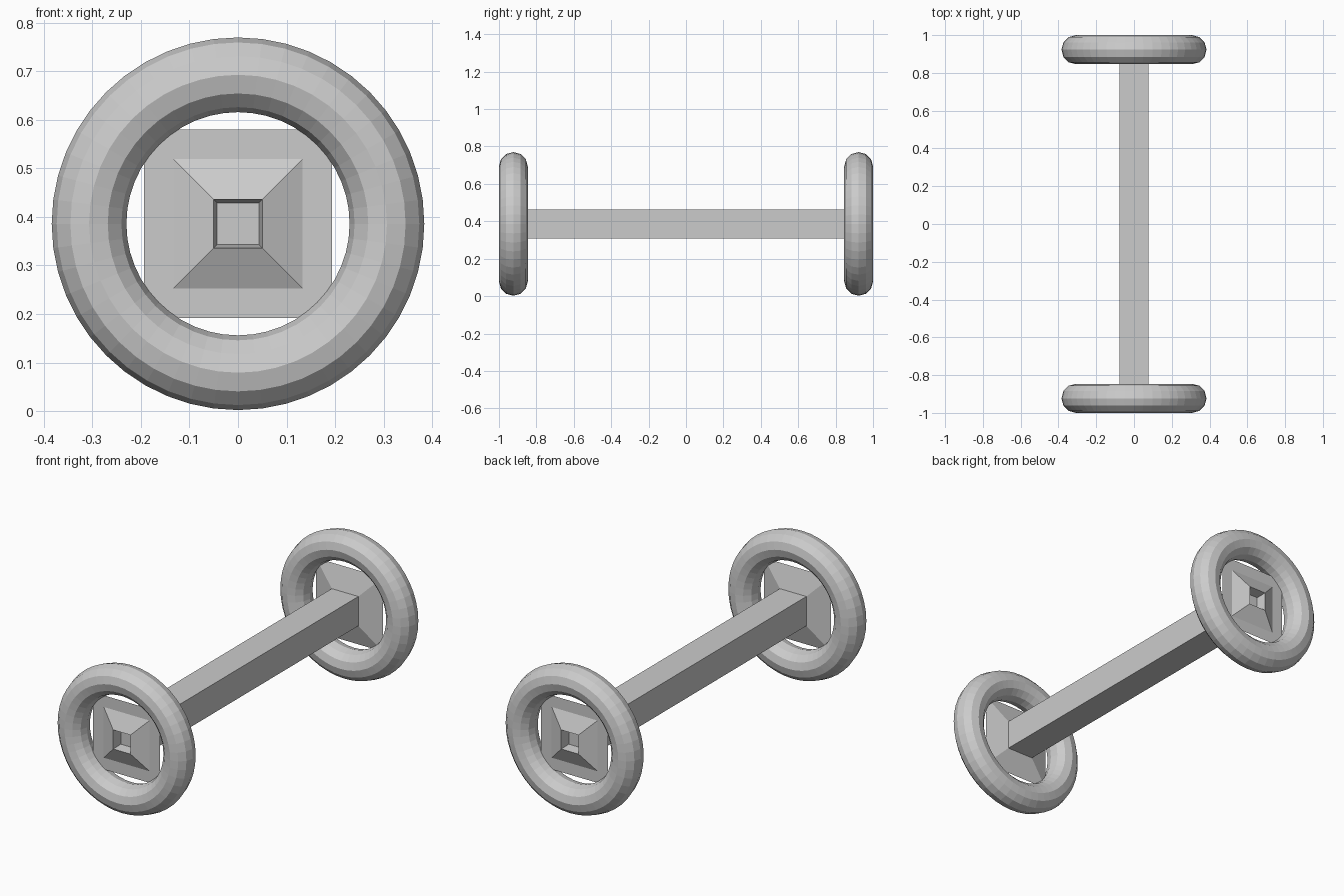
import bpy, bmesh
from math import pi

cube = bpy.data.objects.get("Cube")
if cube:
    bpy.data.objects.remove(cube, do_unlink=True)

AXLE_Z = 0.386
WHEEL_Y = 0.923

# Square sections along the axle, as (half width, distance from the middle)
HUB = [
    (0.077, 0.888),   # shaft end
    (0.194, 0.923),   # plate rim
    (0.133, 0.923),   # flat border of the plate
    (0.050, 0.963),   # raised cap
    (0.043, 0.910),   # recess floor
]


def loft_squares(name, sections):
    """Skin a run of square sections along y and close both ends."""
    bm = bmesh.new()
    rings = [[bm.verts.new((sx * h, y, sz * h))
              for sx, sz in ((-1, -1), (1, -1), (1, 1), (-1, 1))]
             for h, y in sections]
    for a, b in zip(rings, rings[1:]):
        for i in range(4):
            j = (i + 1) % 4
            bm.faces.new((a[i], a[j], b[j], b[i]))
    bm.faces.new(rings[0])
    bm.faces.new(rings[-1][::-1])
    bmesh.ops.recalc_face_normals(bm, faces=bm.faces)
    mesh = bpy.data.meshes.new(name)
    bm.to_mesh(mesh)
    bm.free()
    obj = bpy.data.objects.new(name, mesh)
    obj.location.z = AXLE_Z
    bpy.context.collection.objects.link(obj)


# Shaft with a hub at each end
front = [(h, -y) for h, y in reversed(HUB)]
loft_squares("axle_with_hubs", front + HUB)

# Tyres
for name, side in (("front_tyre", -1), ("back_tyre", 1)):
    bpy.ops.mesh.primitive_torus_add(
        major_radius=0.307, minor_radius=0.077,
        major_segments=48, minor_segments=12,
        location=(0, side * WHEEL_Y, AXLE_Z), rotation=(pi / 2, 0, 0))
    tyre = bpy.context.object
    tyre.name = name
    bpy.ops.object.shade_flat()
